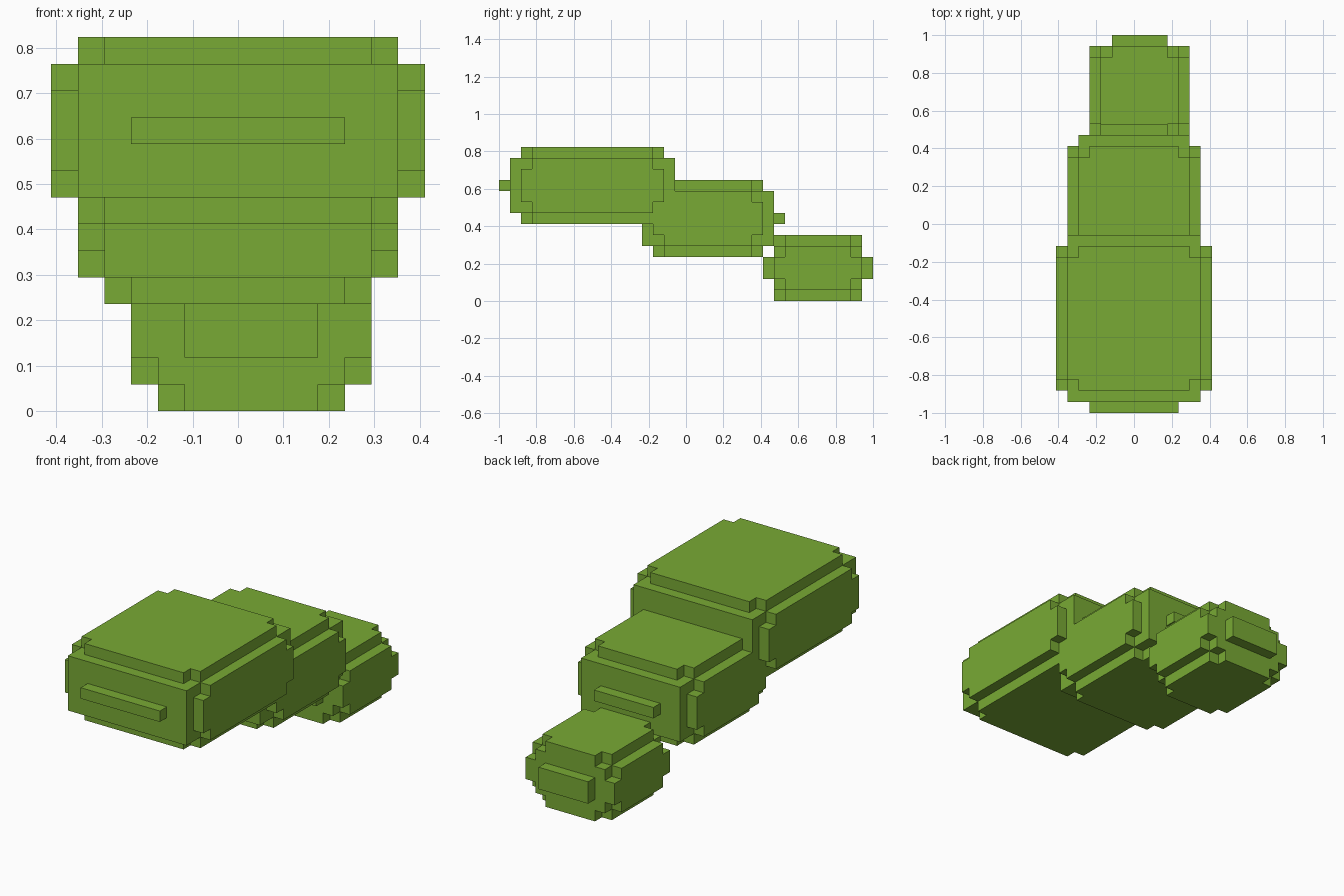
import bpy
import bmesh
from itertools import product
from mathutils import Vector

CELL = 1 / 17                      # edge of one block
ORIGIN = Vector((7, 17, 0))        # block coordinates of the model origin

if "Cube" in bpy.data.objects:
    bpy.data.objects.remove(bpy.data.objects["Cube"], do_unlink=True)

green = bpy.data.materials.new("leaf green")
green.use_nodes = True
colour = (0.19, 0.40, 0.035, 1)
green.diffuse_color = colour
green.node_tree.nodes["Principled BSDF"].inputs["Base Color"].default_value = colour


def shrink(box, *amounts):
    """Inset a box (low, high per axis) by a number of blocks on each axis."""
    return [(lo + a, hi - a) for (lo, hi), a in zip(box, amounts)]


def build(name, boxes):
    """Merge block boxes into one closed outer skin."""
    cells = set()
    for box in boxes:
        cells.update(product(*(range(lo, hi) for lo, hi in box)))
    bm = bmesh.new()
    verts = {}

    def vert(p):
        key = tuple(p)
        if key not in verts:
            verts[key] = bm.verts.new((Vector(key) - ORIGIN) * CELL)
        return verts[key]

    for cell in cells:
        for axis, side in product(range(3), (0, 1)):
            step = list(cell)
            step[axis] += 2 * side - 1
            if tuple(step) in cells:
                continue
            u, v = (axis + 1) % 3, (axis + 2) % 3
            corners = []
            for du, dv in ((0, 0), (1, 0), (1, 1), (0, 1)):
                p = list(cell)
                p[axis] += side
                p[u] += du
                p[v] += dv
                corners.append(vert(p))
            bm.faces.new(corners if side else corners[::-1])
    mesh = bpy.data.meshes.new(name)
    bm.to_mesh(mesh)
    bm.free()
    mesh.materials.append(green)
    bpy.context.collection.objects.link(bpy.data.objects.new(name, mesh))


def long_segment(box):
    """Core with notched plates on the sides, top and bottom."""
    insets = ((1, 0, 1), (0, 2, 1), (0, 1, 2), (1, 2, 0), (2, 1, 0))
    return [shrink(box, *i) for i in insets]


def round_segment(box):
    """Block with stepped edges and corners."""
    insets = ((0, 0, 2), (0, 1, 1), (1, 0, 1), (1, 1, 0), (2, 0, 0))
    return [shrink(box, *i) for i in insets]


# Large front segment with a thin bar on its front
build("front_segment", long_segment([(0, 14), (1, 16), (7, 14)])
      + [[(3, 11), (0, 1), (10, 11)]])

# Middle segment with a thin bar on its back
build("middle_segment", long_segment([(1, 13), (13, 25), (4, 11)])
      + [[(4, 10), (25, 26), (7, 8)]])

# Small tail segment with a plate at both ends
tail = [(3, 12), (25, 33), (0, 6)]
build("tail_segment", round_segment(tail) + [shrink(tail, 2, -1, 2)])
